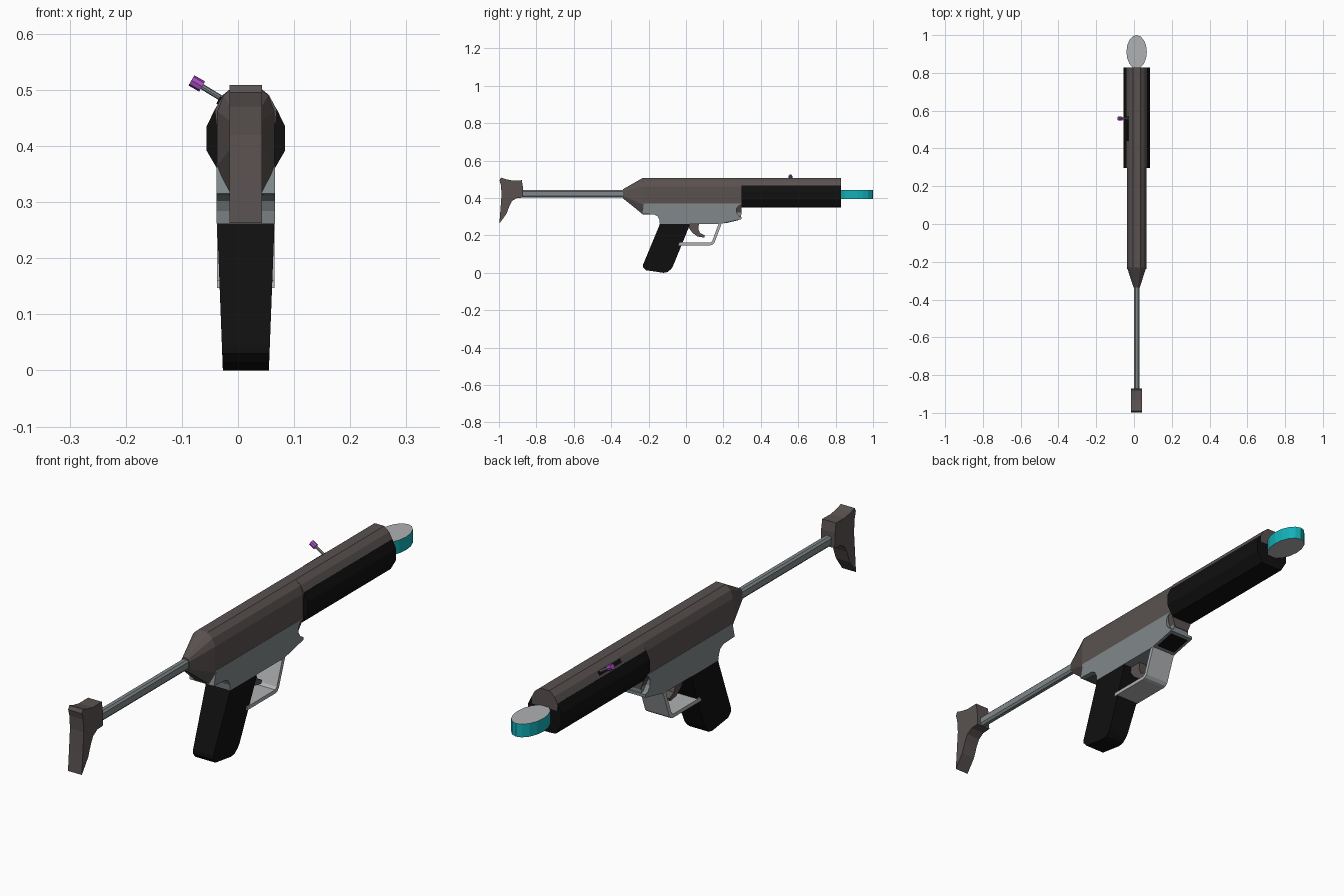
import bpy, bmesh, math
from mathutils import Vector

CX = 0.014  # centre plane of the main parts


def material(name, rgb):
    m = bpy.data.materials.new(name)
    m.diffuse_color = (*rgb, 1)
    return m


BROWN = material("warm_brown_grey", (0.10, 0.083, 0.081))
GREY = material("steel_grey", (0.22, 0.25, 0.26))
LIGHT = material("light_grey", (0.43, 0.44, 0.45))
BLACK = material("black", (0.005, 0.005, 0.005))
CYAN = material("cyan", (0.006, 0.43, 0.47))
PURPLE = material("purple", (0.40, 0.08, 0.55))


def finish(name, bm, *mats):
    bmesh.ops.recalc_face_normals(bm, faces=bm.faces)
    me = bpy.data.meshes.new(name)
    bm.to_mesh(me)
    bm.free()
    ob = bpy.data.objects.new(name, me)
    bpy.context.collection.objects.link(ob)
    for m in mats:
        me.materials.append(m)
    return ob


def loft(name, rings, mat):
    """Skin a list of closed rings and cap both ends."""
    bm = bmesh.new()
    vs = [[bm.verts.new(p) for p in r] for r in rings]
    n = len(vs[0])
    for a, b in zip(vs, vs[1:]):
        for i in range(n):
            bm.faces.new((a[i], a[(i + 1) % n], b[(i + 1) % n], b[i]))
    bm.faces.new(vs[0])
    bm.faces.new(vs[-1])
    return finish(name, bm, mat)


def side_profile(name, pts, half, mat):
    """Extrude a (y, z) outline across x; half may be a function of z."""
    h = half if callable(half) else (lambda z: half)
    return loft(name, [[(CX + s * h(z), y, z) for y, z in pts] for s in (-1, 1)], mat)


def section(half_pts, y):
    """Mirror a (half width, z) outline into a full ring at depth y."""
    return ([(CX + x, y, z) for x, z in half_pts] +
            [(CX - x, y, z) for x, z in reversed(half_pts)])


def rod(name, a, b, radius, sides, mat):
    a, b = Vector(a), Vector(b)
    d = b - a
    bm = bmesh.new()
    bmesh.ops.create_cone(bm, cap_ends=True, segments=sides, radius1=radius,
                          radius2=radius, depth=d.length)
    q = Vector((0, 0, 1)).rotation_difference(d)
    for v in bm.verts:
        v.co = q @ v.co + (a + b) / 2
    return finish(name, bm, mat)


# Main body with tapered rear
main = [(0.03, 0.312), (0.051, 0.365), (0.051, 0.462), (0.040, 0.490), (0.020, 0.508)]
rear = [(0.010, 0.398), (0.016, 0.41), (0.016, 0.435), (0.012, 0.444), (0.006, 0.447)]
loft("main_body", [section(rear, -0.337), section(main, -0.23), section(main, 0.297)], BROWN)

# Top cover running forward over the handguard
cover = [(0.052, 0.44), (0.0545, 0.466), (0.041, 0.491), (0.020, 0.508)]
loft("top_cover", [section(cover, 0.297), section(cover, 0.828)], BROWN)

# Faceted black handguard
guard = [(0.024, 0.350), (0.047, 0.352), (0.07, 0.392), (0.07, 0.435), (0.0545, 0.467)]
loft("handguard", [section(guard, 0.297), section(guard, 0.828)], BLACK)

# Grey lower housing with rounded notches at front and back
side_profile("lower_housing", [
    (-0.225, 0.37), (0.297, 0.37), (0.278, 0.360), (0.269, 0.343), (0.270, 0.322),
    (0.282, 0.305), (0.297, 0.298), (0.297, 0.287), (0.185, 0.262), (-0.14, 0.262),
    (-0.143, 0.284), (-0.152, 0.302), (-0.17, 0.312), (-0.238, 0.315)], 0.052, GREY)
side_profile("housing_core", [(0.2, 0.37), (0.294, 0.37), (0.294, 0.295), (0.2, 0.28)],
             0.034, GREY)

# Dark plate under the front of the housing
side_profile("underside_plate", [(0.205, 0.268), (0.283, 0.286), (0.283, 0.282),
                                 (0.205, 0.264)], 0.040, BLACK)

# Grip, narrower toward the bottom
side_profile("grip", [
    (-0.135, 0.275), (-0.148, 0.24), (-0.229, 0.045), (-0.229, 0.03), (-0.215, 0.014),
    (-0.12, 0.0), (-0.098, 0.004), (-0.08, 0.02), (-0.07, 0.035), (0.018, 0.25),
    (0.02, 0.275)], lambda z: 0.041 + 0.010 * min(z / 0.26, 1), BLACK)

# Wide band around the trigger
side_profile("trigger_band", [
    (-0.035, 0.161), (0.130, 0.161), (0.140, 0.169), (0.177, 0.27), (0.193, 0.27),
    (0.152, 0.160), (0.142, 0.150), (0.130, 0.147), (-0.04, 0.147)], 0.051, LIGHT)

# Curved trigger
side_profile("trigger", [
    (0.012, 0.268), (0.070, 0.268), (0.066, 0.235), (0.075, 0.213), (0.102, 0.200),
    (0.097, 0.188), (0.062, 0.194), (0.035, 0.213), (0.015, 0.24)], 0.016, BROWN)

# Stock rod and shoulder rest
rod_half = [(0.007, 0.404), (0.014, 0.412), (0.014, 0.435), (0.007, 0.442)]
loft("stock_rod", [section(rod_half, -0.89), section(rod_half, -0.32)], GREY)
side_profile("shoulder_rest", [
    (-0.990, 0.509), (-0.965, 0.501), (-0.93, 0.494), (-0.878, 0.495), (-0.872, 0.46),
    (-0.870, 0.402), (-0.905, 0.400), (-0.930, 0.384), (-0.943, 0.360), (-0.960, 0.315),
    (-0.998, 0.263), (-0.992, 0.34), (-0.986, 0.42), (-0.990, 0.47), (-0.997, 0.495)],
    0.029, BROWN)

# Flat oval tip: cyan rim with pale top and bottom
bm = bmesh.new()
bmesh.ops.create_cone(bm, cap_ends=True, segments=16, radius1=1, radius2=1, depth=0.05)
for v in bm.verts:
    v.co = (CX + v.co.x * 0.054, 0.911 + v.co.y * 0.089, 0.419 + v.co.z)
for f in bm.faces:
    f.material_index = 1 if abs(f.normal.z) > 0.5 or len(f.verts) > 4 else 0
finish("oval_tip", bm, CYAN, LIGHT)

# Slot on the left bevel, with side lever and knob
slot = []
for out in (0.0, 0.003):
    slot.append([(CX - x - out * 0.87, y, z + out * 0.5) for x, z, y in
                 ((0.050, 0.474, 0.44), (0.050, 0.474, 0.57),
                  (0.043, 0.487, 0.57), (0.043, 0.487, 0.44))])
loft("lever_slot", slot, BLACK)
rod("side_lever", (-0.020, 0.558, 0.479), (-0.066, 0.558, 0.507), 0.005, 8, GREY)
rod("lever_knob", (-0.064, 0.558, 0.506), (-0.083, 0.558, 0.517), 0.0105, 8, PURPLE)
